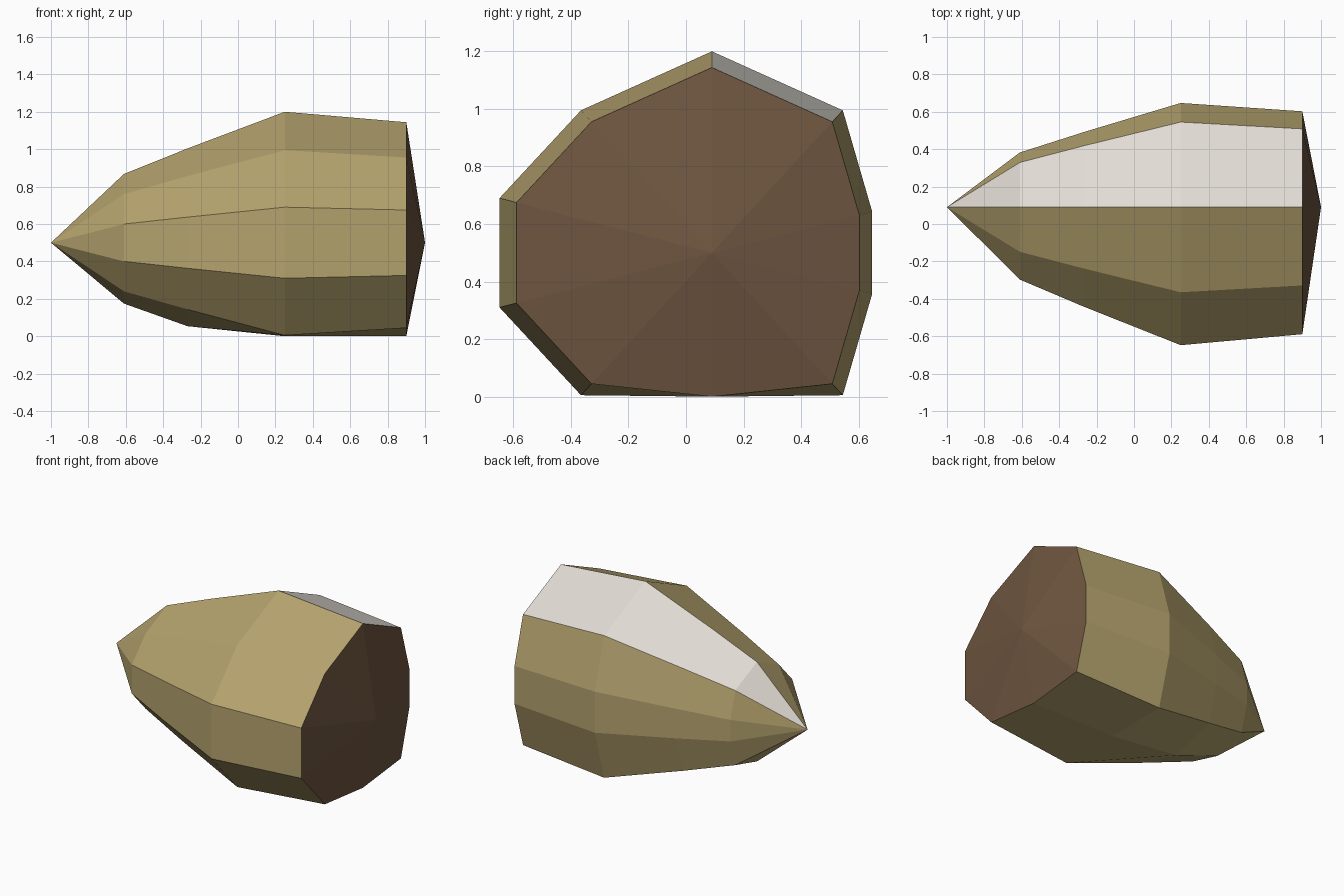
import bpy
import bmesh

cube = bpy.data.objects.get("Cube")
if cube:
    bpy.data.objects.remove(cube)


def material(name, rgb):
    mat = bpy.data.materials.new(name)
    mat.use_nodes = True
    color = tuple((c / 255) ** 2.2 for c in rgb) + (1,)
    mat.diffuse_color = color
    mat.node_tree.nodes["Principled BSDF"].inputs["Base Color"].default_value = color
    return mat


tan = material("tan", (180, 162, 110))
cream = material("cream", (226, 221, 213))
brown = material("brown", (110, 86, 66))

AXIS_Y, AXIS_Z = 0.09, 0.5
# Ten-sided cross-section at full size, starting at the ridge and going over the back
SECTION = [(0, 0.7), (0.455, 0.495), (0.557, 0.143), (0.557, -0.143), (0.455, -0.495),
           (0, -0.62), (-0.455, -0.495), (-0.738, -0.19), (-0.738, 0.19), (-0.455, 0.495)]
# Position along the length and scale of each ring
RINGS = [(-0.61, 0.525), (-0.27, 0.72), (0.25, 1.0), (0.9, 0.92)]
COUNT = len(SECTION)


def add_ring(bm, x, scale):
    # The underside is flattened where it would sink below the ground
    return [bm.verts.new((x, AXIS_Y + y * scale, max(0, AXIS_Z + z * scale)))
            for y, z in SECTION]


def add_fan(bm, ring, x):
    tip = bm.verts.new((x, AXIS_Y, AXIS_Z))
    return [bm.faces.new((ring[i], ring[(i + 1) % COUNT], tip)) for i in range(COUNT)]


def finish(bm, name, mats):
    mesh = bpy.data.meshes.new(name)
    bm.to_mesh(mesh)
    bm.free()
    for mat in mats:
        mesh.materials.append(mat)
    obj = bpy.data.objects.new(name, mesh)
    bpy.context.collection.objects.link(obj)


# Pointed faceted body, with one cream strip beside the ridge
bm = bmesh.new()
rings = [add_ring(bm, x, s) for x, s in RINGS]
strips = [add_fan(bm, rings[0], -1)]
for a, b in zip(rings, rings[1:]):
    strips.append([bm.faces.new((a[i], b[i], b[(i + 1) % COUNT], a[(i + 1) % COUNT]))
                   for i in range(COUNT)])
for faces in strips:
    faces[0].material_index = 1
for face in bm.faces:
    face.normal_update()
    outward = face.calc_center_median()
    outward.y -= AXIS_Y
    outward.z -= AXIS_Z
    outward.x = 0
    if face.normal.dot(outward) < 0:
        face.normal_flip()
finish(bm, "body", [tan, cream])

# Shallow cone closing the blunt end
bm = bmesh.new()
add_fan(bm, add_ring(bm, *RINGS[-1]), 1)
for face in bm.faces:
    face.normal_update()
    if face.normal.x < 0:
        face.normal_flip()
finish(bm, "end_cap", [brown])
